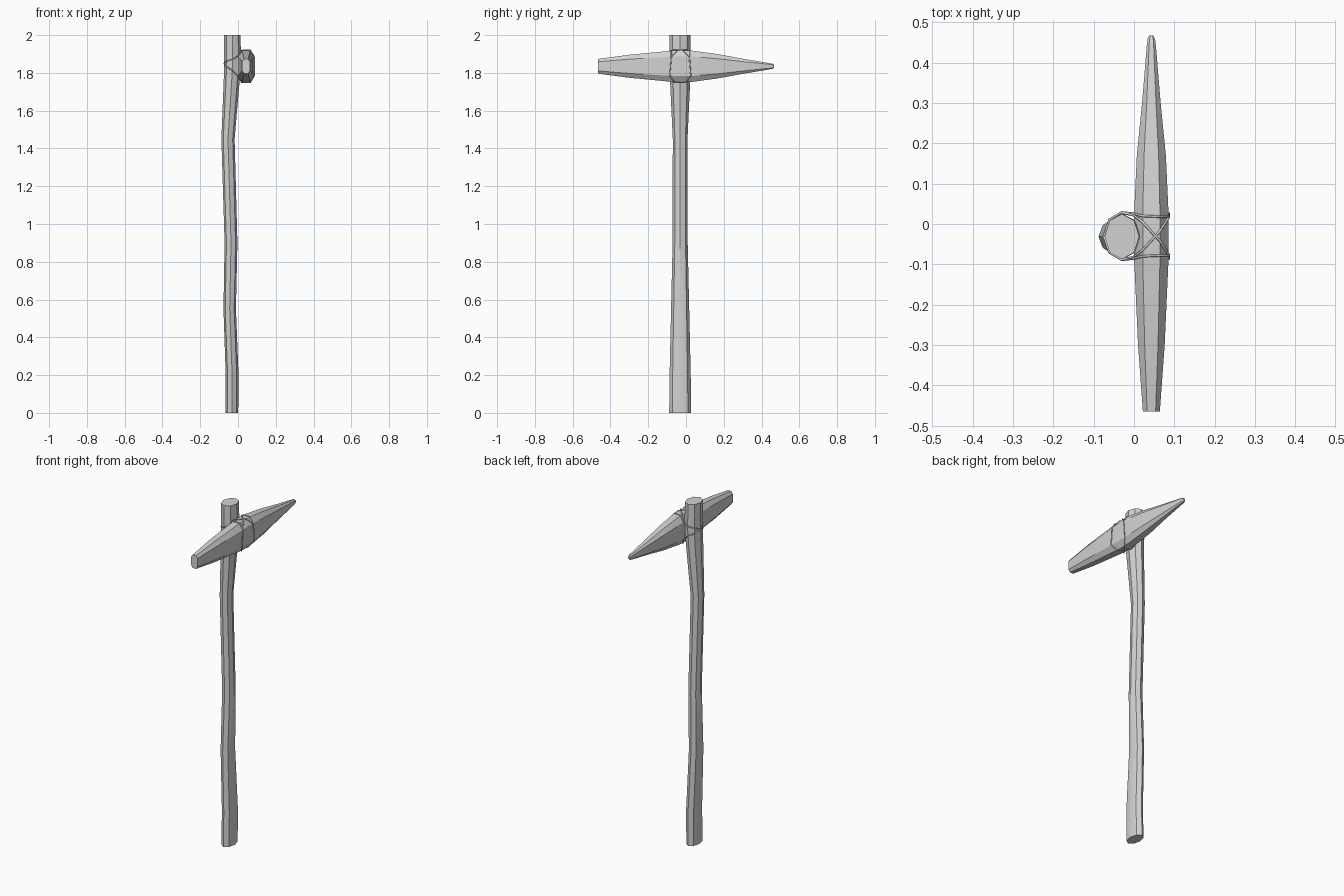
import bpy, bmesh, math
from mathutils import Vector

if "Cube" in bpy.data.objects:
    bpy.data.objects.remove(bpy.data.objects["Cube"])

grey = bpy.data.materials.new("plain grey")
grey.diffuse_color = (0.65, 0.65, 0.65, 1)
grey.use_nodes = True
grey.node_tree.nodes["Principled BSDF"].inputs["Base Color"].default_value = grey.diffuse_color


def loft(name, rings):
    """Skin equal-sized rings of points and cap both ends."""
    bm = bmesh.new()
    vs = [[bm.verts.new(p) for p in r] for r in rings]
    n = len(vs[0])
    for a, b in zip(vs, vs[1:]):
        for i in range(n):
            j = (i + 1) % n
            bm.faces.new((a[i], a[j], b[j], b[i]))
    bm.faces.new(vs[0])
    bm.faces.new(vs[-1])
    bmesh.ops.recalc_face_normals(bm, faces=bm.faces)
    me = bpy.data.meshes.new(name)
    bm.to_mesh(me)
    bm.free()
    ob = bpy.data.objects.new(name, me)
    bpy.context.collection.objects.link(ob)
    me.materials.append(grey)
    bpy.ops.object.select_all(action='DESELECT')
    ob.select_set(True)
    bpy.context.view_layer.objects.active = ob
    bpy.ops.object.shade_smooth_by_angle(angle=math.radians(30))
    return ob


# Handle: crooked octagonal pole (z, centre x, half x, half y)
pole = [(0.0, -0.033, 0.034, 0.058), (0.2, -0.031, 0.034, 0.056),
        (0.55, -0.044, 0.033, 0.048), (0.9, -0.037, 0.034, 0.040),
        (1.45, -0.053, 0.035, 0.039), (1.75, -0.034, 0.042, 0.053),
        (1.85, -0.028, 0.045, 0.056), (2.0, -0.030, 0.043, 0.056)]
loft("handle", [[(cx + rx * math.cos(i * math.pi / 4),
                  -0.031 + ry * math.sin(i * math.pi / 4), z) for i in range(8)]
                for z, cx, rx, ry in pole])

# Head: tapered bevelled bar, blunt at one end, pointed at the other
# (y, half x, half z)
SECTION = [(1, -0.62), (1, 0.62), (0.5, 1), (-0.5, 1),
           (-1, 0.62), (-1, -0.62), (-0.5, -1), (0.5, -1)]
bar = [(-0.465, 0.021, 0.039), (-0.3, 0.033, 0.061), (-0.09, 0.0425, 0.081),
       (-0.03, 0.0425, 0.085), (0.03, 0.0425, 0.083), (0.17, 0.036, 0.064),
       (0.3, 0.023, 0.040), (0.44, 0.0115, 0.017), (0.459, 0.009, 0.013),
       (0.467, 0.005, 0.007)]
loft("head", [[(0.043 + rx * u, y, 1.835 + rz * v) for u, v in SECTION]
              for y, rx, rz in bar])


# Cord lashing: thin loops round head and handle, each with a mirrored twin
def cord(name, pts, closed):
    for side, s in (("a", 1), ("b", -1)):
        cu = bpy.data.curves.new(name + "_" + side, 'CURVE')
        cu.dimensions = '3D'
        cu.bevel_depth = 0.003
        cu.bevel_resolution = 1
        sp = cu.splines.new('POLY')
        sp.points.add(len(pts) - 1)
        for p, (x, y, z) in zip(sp.points, pts):
            p.co = (x, -0.03 + s * y, z, 1)
        sp.use_cyclic_u = closed
        cu.use_fill_caps = not closed
        cu.materials.append(grey)
        bpy.context.collection.objects.link(
            bpy.data.objects.new(name + "_" + side, cu))


cord("lashing_loop", [
    (0.087, 0.056, 1.785), (0.087, 0.048, 1.885), (0.065, 0.048, 1.92),
    (0.02, 0.050, 1.92), (-0.003, 0.056, 1.885), (-0.03, 0.059, 1.872),
    (-0.061, 0.041, 1.863), (-0.075, 0.0, 1.85), (-0.061, -0.041, 1.832),
    (-0.03, -0.058, 1.815), (-0.002, -0.055, 1.785), (0.02, -0.03, 1.748),
    (0.065, 0.03, 1.749)], True)
cord("lashing_cross", [
    (0.087, 0.048, 1.885), (0.065, 0.013, 1.921), (0.02, -0.036, 1.921),
    (-0.002, -0.052, 1.888), (-0.03, -0.058, 1.872)], False)
